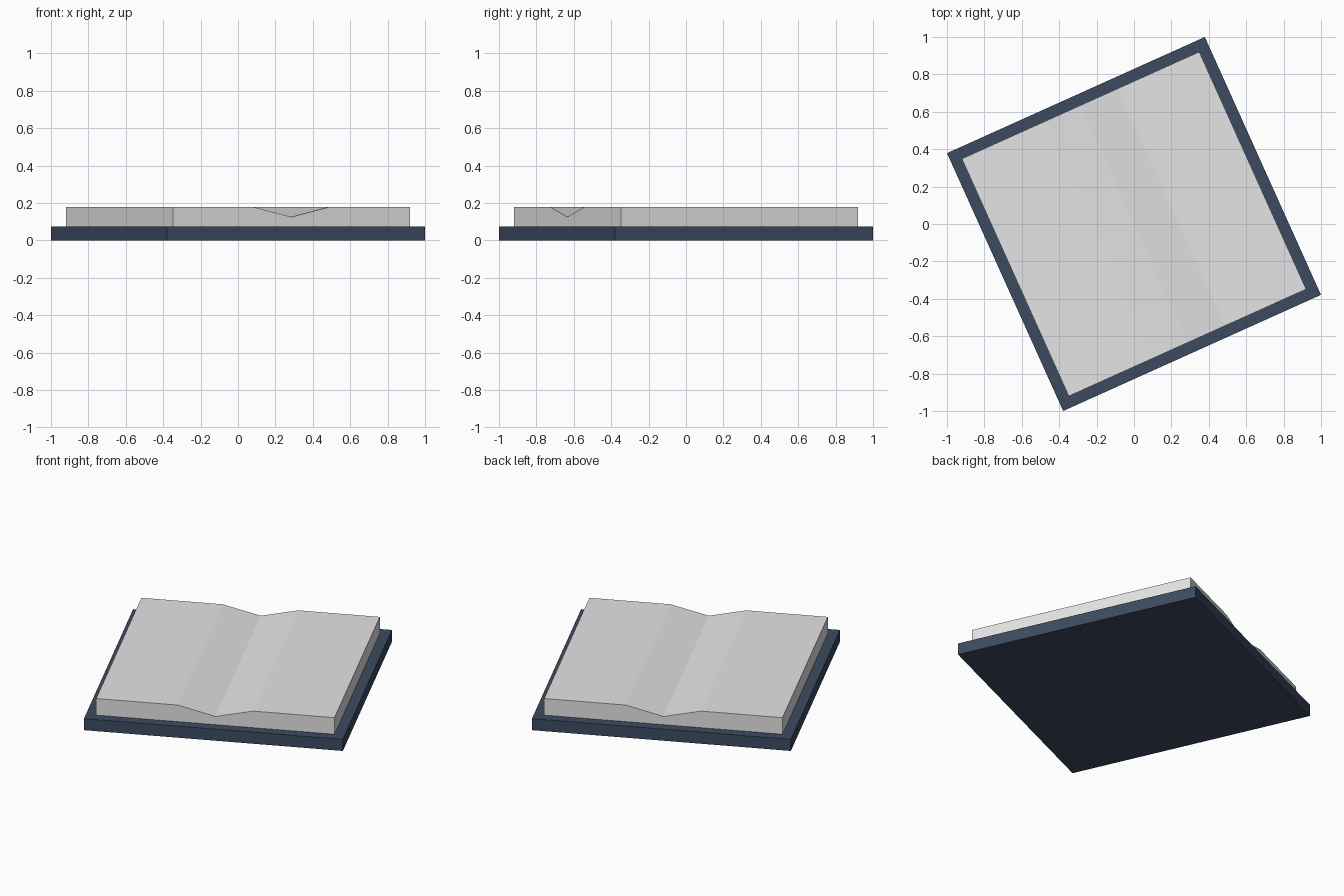
import bpy, bmesh, math
from mathutils import Matrix

if "Cube" in bpy.data.objects:
    bpy.data.objects.remove(bpy.data.objects["Cube"])

ANGLE = math.radians(24.25)   # the book lies turned on the ground


def material(name, rgb):
    m = bpy.data.materials.new(name)
    m.diffuse_color = (*rgb, 1.0)
    m.use_nodes = True
    m.node_tree.nodes["Principled BSDF"].inputs["Base Color"].default_value = m.diffuse_color
    return m


def extrude_profile(name, profile, half_depth, mat):
    """Extrude an x-z outline along y, then turn it to the book's angle."""
    bm = bmesh.new()
    face = bm.faces.new([bm.verts.new((x, -half_depth, z)) for x, z in profile])
    ext = bmesh.ops.extrude_face_region(bm, geom=[face])
    verts = [g for g in ext["geom"] if isinstance(g, bmesh.types.BMVert)]
    bmesh.ops.translate(bm, verts=verts, vec=(0, 2 * half_depth, 0))
    bmesh.ops.recalc_face_normals(bm, faces=bm.faces[:])
    bm.transform(Matrix.Rotation(ANGLE, 4, 'Z'))
    mesh = bpy.data.meshes.new(name)
    bm.to_mesh(mesh)
    bm.free()
    mesh.materials.append(mat)
    obj = bpy.data.objects.new(name, mesh)
    bpy.context.collection.objects.link(obj)
    return obj


navy = material("navy cover", (0.046, 0.070, 0.115))
paper = material("pale grey paper", (0.78, 0.78, 0.78))

# Cover slab
C, P = 0.756, 0.696
COVER_TOP, PAGE_TOP, VALLEY = 0.073, 0.178, 0.125
extrude_profile("cover", [(-C, 0), (C, 0), (C, COVER_TOP), (-C, COVER_TOP)], C, navy)

# Open page block with a shallow valley along the spine
right = [(P, COVER_TOP), (P, PAGE_TOP), (0.22, PAGE_TOP)]
left = [(-x, z) for x, z in reversed(right)]
extrude_profile("pages", right + [(0, VALLEY)] + left, P, paper)
